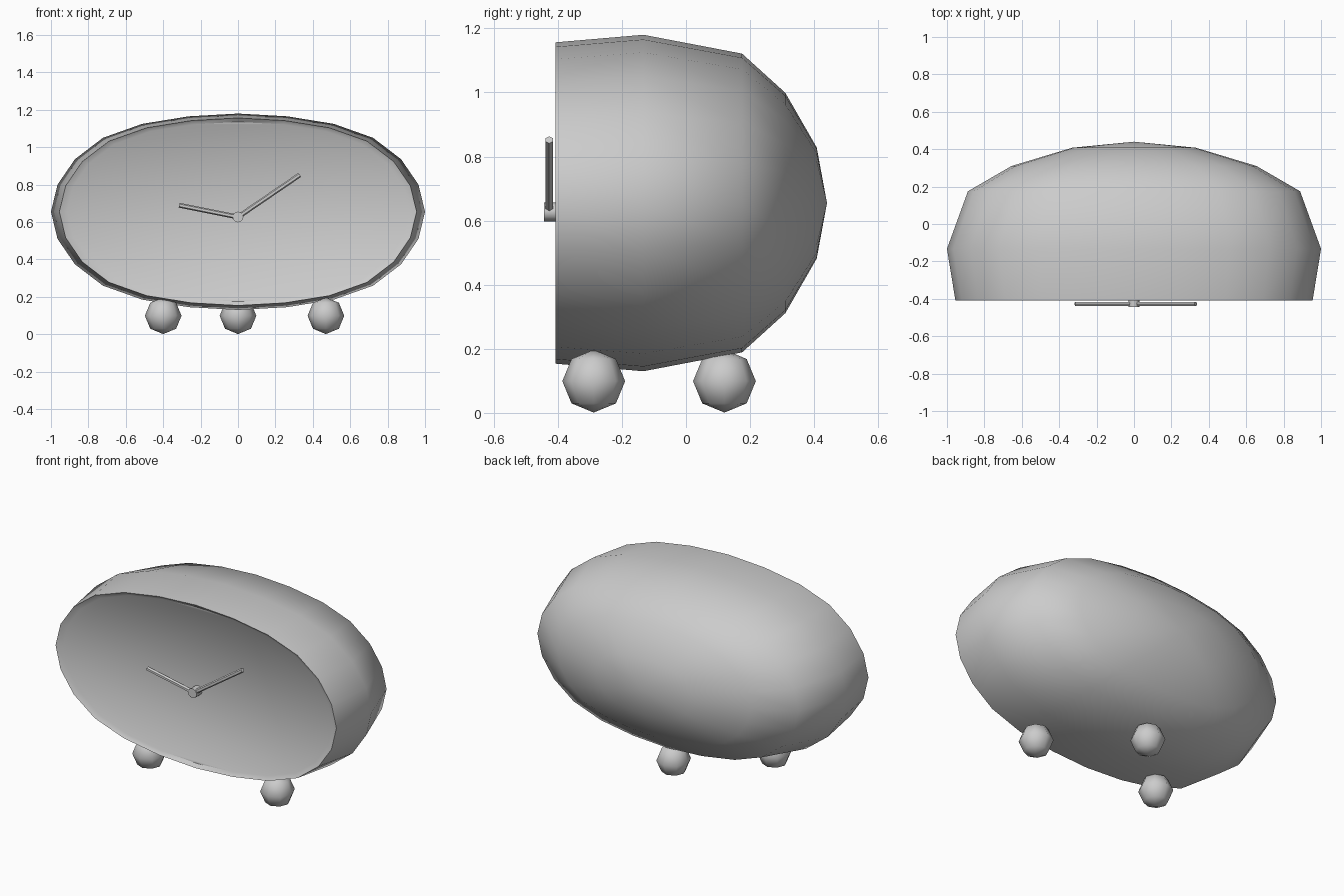
import bpy, bmesh, math
from mathutils import Vector

if "Cube" in bpy.data.objects:
    bpy.data.objects.remove(bpy.data.objects["Cube"])

CZ = 0.655          # body centre height
HALF_X, HALF_Z = 1.0, 0.525


def add_object(name, bm, smooth=35):
    bmesh.ops.recalc_face_normals(bm, faces=bm.faces)
    mesh = bpy.data.meshes.new(name)
    bm.to_mesh(mesh)
    bm.free()
    ob = bpy.data.objects.new(name, mesh)
    bpy.context.collection.objects.link(ob)
    if smooth:
        bpy.ops.object.select_all(action='DESELECT')
        ob.select_set(True)
        bpy.context.view_layer.objects.active = ob
        bpy.ops.object.shade_smooth_by_angle(angle=math.radians(smooth))
    return ob


def rod(name, a, b, radius, sides, smooth=0):
    a, b = Vector(a), Vector(b)
    bm = bmesh.new()
    bmesh.ops.create_cone(bm, cap_ends=True, segments=sides, radius1=radius,
                          radius2=radius, depth=(b - a).length)
    rot = (b - a).to_track_quat('Z', 'Y').to_matrix()
    bmesh.ops.rotate(bm, matrix=rot, verts=bm.verts)
    bmesh.ops.translate(bm, vec=(a + b) / 2, verts=bm.verts)
    return add_object(name, bm, smooth)


# Oval outline: one quarter, mirrored to 24 sides
q = [(0, 1), (.262, .972), (.512, .895), (.722, .753), (.872, .535), (.965, .276), (1, 0)]
half = q + [(x, -z) for x, z in q[-2::-1]]
oval = half + [(-x, z) for x, z in half[-2:0:-1]]

# Body: scaled ovals stacked from the recessed dial to the domed back
rings = [(-.39, .915), (-.408, .955), (-.133, 1.0), (.175, .888), (.31, .655), (.408, .33)]
bm = bmesh.new()
loops = [[bm.verts.new((x * s * HALF_X, y, CZ + z * s * HALF_Z)) for x, z in oval]
         for y, s in rings]
n = len(oval)
for r0, r1 in zip(loops, loops[1:]):
    for i in range(n):
        j = (i + 1) % n
        bm.faces.new((r0[i], r0[j], r1[j], r1[i]))
bm.faces.new(loops[0])
back = bm.verts.new((0, .44, CZ))
for i in range(n):
    bm.faces.new((loops[-1][i], loops[-1][(i + 1) % n], back))
add_object("clock_body", bm, 40)

# Three ball feet
for name, x, y in (("front_foot_left", -.40, -.288), ("front_foot_right", .47, -.288),
                   ("back_foot", 0, .12)):
    bm = bmesh.new()
    bmesh.ops.create_uvsphere(bm, u_segments=8, v_segments=4, radius=.098)
    bmesh.ops.translate(bm, vec=(x, y, .099), verts=bm.verts)
    add_object(name, bm, 60)

# Hub and hands
rod("hand_hub", (0, -.385, .627), (0, -.443, .627), .029, 12, 40)
rod("minute_hand", (0, -.427, .627), (.33, -.427, .852), .013, 6)
rod("hour_hand", (0, -.427, .627), (-.315, -.427, .69), .013, 6)
